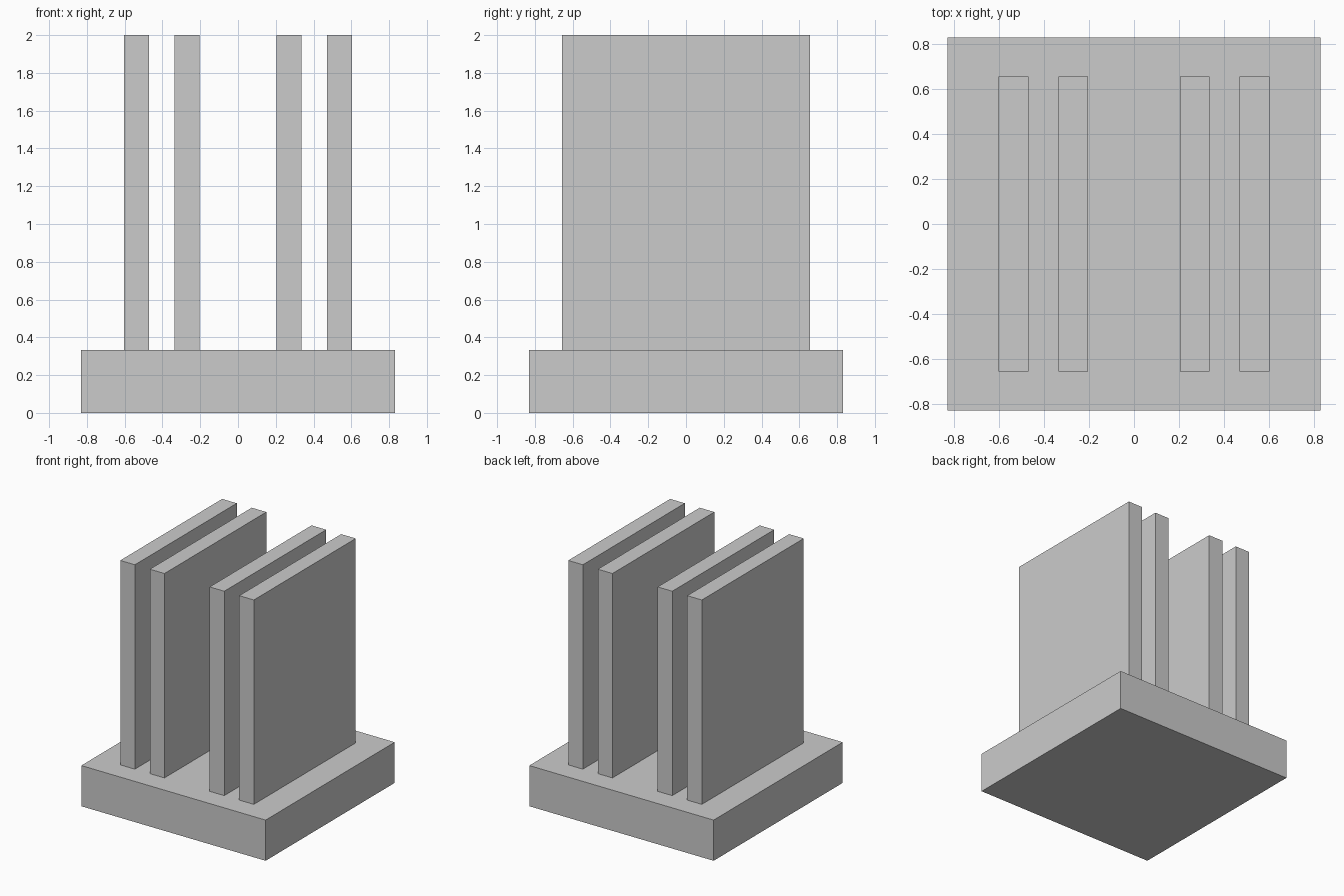
import bpy

# Remove the default cube
cube = bpy.data.objects.get("Cube")
if cube:
    bpy.data.objects.remove(cube, do_unlink=True)

# Single plain grey material
grey = bpy.data.materials.new("plain_grey")
grey.use_nodes = True
colour = (0.6, 0.6, 0.6, 1.0)
grey.diffuse_color = colour
grey.node_tree.nodes["Principled BSDF"].inputs["Base Color"].default_value = colour

BASE_WIDTH, BASE_HEIGHT = 1.664, 0.332
FIN_DEPTH, FIN_THICKNESS, TOP = 1.314, 0.132, 2.0


def box(name, x, z_low, z_high, width, depth):
    """Flat-faced box centred on y = 0, spanning z_low to z_high."""
    bpy.ops.mesh.primitive_cube_add(size=1, location=(x, 0, (z_low + z_high) / 2))
    obj = bpy.context.object
    obj.name = name
    obj.scale = (width, depth, z_high - z_low)
    bpy.ops.object.transform_apply(location=False, rotation=False, scale=True)
    obj.data.materials.append(grey)
    return obj


# Square base slab
box("base", 0, 0, BASE_HEIGHT, BASE_WIDTH, BASE_WIDTH)

# Two pairs of upright plates, mirrored across the centre
for side, sign in (("left", 1), ("right", -1)):
    for place, offset in (("inner", 0.27), ("outer", 0.537)):
        box(f"{side}_{place}_plate", sign * offset, BASE_HEIGHT, TOP,
            FIN_THICKNESS, FIN_DEPTH)
